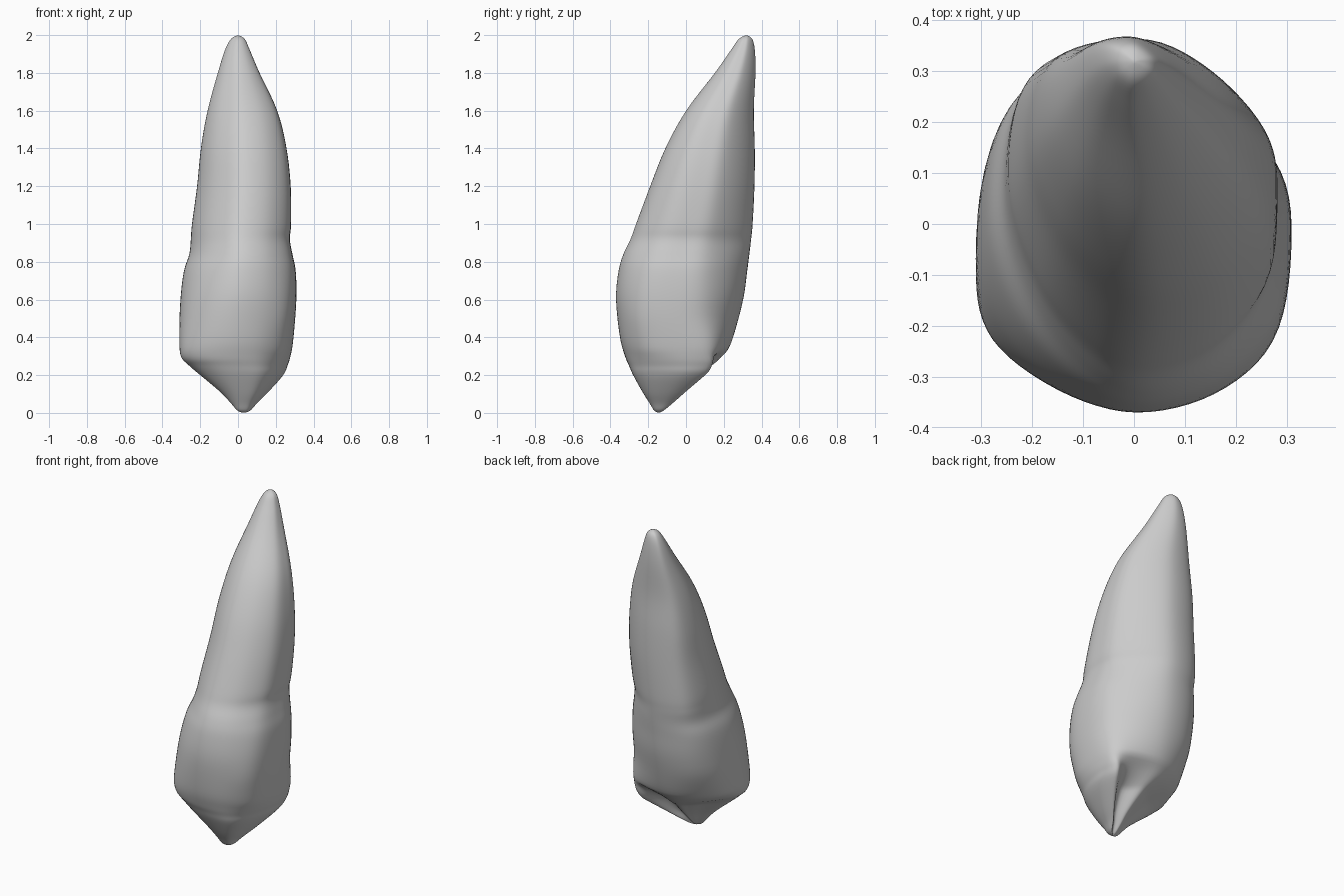
import bpy, bmesh

if "Cube" in bpy.data.objects:
    bpy.data.objects.remove(bpy.data.objects["Cube"])

# Silhouette extents by height: z, x left, x right, y front, y back
ROWS = [
    (0.0, 0.03, 0.03, -0.145, -0.145),
    (0.012, -0.002, 0.065, -0.168, -0.118),
    (0.05, -0.035, 0.10, -0.192, -0.07),
    (0.11, -0.09, 0.16, -0.23, 0.0),
    (0.20, -0.195, 0.24, -0.28, 0.108),
    (0.25, -0.255, 0.262, -0.302, 0.168),
    (0.30, -0.302, 0.277, -0.323, 0.205),
    (0.40, -0.311, 0.292, -0.35, 0.25),
    (0.60, -0.303, 0.308, -0.371, 0.302),
    (0.75, -0.285, 0.305, -0.358, 0.322),
    (0.84, -0.256, 0.288, -0.332, 0.333),
    (0.92, -0.248, 0.274, -0.294, 0.342),
    (1.0, -0.242, 0.281, -0.265, 0.35),
    (1.2, -0.215, 0.279, -0.19, 0.36),
    (1.4, -0.195, 0.257, -0.11, 0.362),
    (1.6, -0.16, 0.208, 0.0, 0.357),
    (1.8, -0.106, 0.114, 0.153, 0.367),
    (1.92, -0.069, 0.063, 0.237, 0.364),
    (1.98, -0.037, 0.035, 0.28, 0.35),
    (2.0, 0.0, 0.0, 0.32, 0.32),
]

# Normalised cross-sections, counter-clockwise from the front
CUSP = [(0, -1), (.48, -.88), (.82, -.4), (1, 0.4), (.86, .98), (.38, .45),
        (-.05, .8), (-.3, .62), (-.58, .28), (-1, -.2), (-.93, -.6), (-.53, -.91)]
RIM = [(0, -1), (.5, -.89), (.87, -.53), (1, .1), (.95, .66), (.58, .9),
       (0, 1), (-.48, .82), (-.88, .38), (-1, -.18), (-.9, -.61), (-.52, -.9)]
CROWN = [(0, -1), (.5, -.9), (.87, -.62), (1, -.1), (.94, .42), (.57, .8),
         (0, 1), (-.6, .88), (-.94, .48), (-1, -.15), (-.84, -.58), (-.47, -.89)]
ROOT = [(0, -1), (.53, -.87), (.92, -.5), (1, -.05), (.93, .33), (.52, .75),
        (0, 1), (-.62, .94), (-.93, .68), (-1, .1), (-.78, -.45), (-.42, -.82)]
KEYS = [(0.0, CUSP), (0.21, CUSP), (0.33, RIM), (0.5, CROWN),
        (0.9, ROOT), (2.0, ROOT)]
AROUND, ALONG = 6, 5


def spline(a, b, c, d, t):
    """Catmull-Rom interpolation of equal-length tuples."""
    return tuple(q + 0.5 * t * (r - p + t * (2*p - 5*q + 4*r - s + t * (3*(q - r) + s - p)))
                 for p, q, r, s in zip(a, b, c, d))


def section(z):
    """Blend the neighbouring section shapes, then round them."""
    for (z0, s0), (z1, s1) in zip(KEYS, KEYS[1:]):
        if z <= z1:
            break
    t = min(max((z - z0) / (z1 - z0), 0), 1)
    p = [(a[0] + (b[0] - a[0]) * t, a[1] + (b[1] - a[1]) * t) for a, b in zip(s0, s1)]
    n = len(p)
    return [spline(p[i - 1], p[i], p[(i + 1) % n], p[(i + 2) % n], k / AROUND)
            for i in range(n) for k in range(AROUND)]


# Dense rows between the tips
rows = []
for i in range(len(ROWS) - 1):
    q = [ROWS[max(i - 1, 0)], ROWS[i], ROWS[i + 1], ROWS[min(i + 2, len(ROWS) - 1)]]
    rows += [spline(*q, k / ALONG) for k in range(ALONG)]
rows = rows[1:]

# Loft the tooth
bm = bmesh.new()
rings = []
for z, x0, x1, y0, y1 in rows:
    cx, cy, hx, hy = (x0 + x1) / 2, (y0 + y1) / 2, (x1 - x0) / 2, (y1 - y0) / 2
    rings.append([bm.verts.new((cx + u * hx, cy + v * hy, z)) for u, v in section(z)])
n = len(rings[0])
for lo, hi in zip(rings, rings[1:]):
    for j in range(n):
        k = (j + 1) % n
        bm.faces.new((lo[j], lo[k], hi[k], hi[j]))
for row, ring in ((ROWS[0], rings[0]), (ROWS[-1], rings[-1])):
    tip = bm.verts.new((row[1], row[3], row[0]))
    for j in range(n):
        bm.faces.new((tip, ring[j], ring[(j + 1) % n]))
bmesh.ops.recalc_face_normals(bm, faces=bm.faces)
for f in bm.faces:
    f.smooth = True

mesh = bpy.data.meshes.new("tooth")
bm.to_mesh(mesh)
bm.free()
tooth = bpy.data.objects.new("tooth", mesh)
bpy.context.collection.objects.link(tooth)

# Soften the loft slightly
smooth = tooth.modifiers.new("soften", 'SMOOTH')
smooth.factor = 0.5
smooth.iterations = 3
